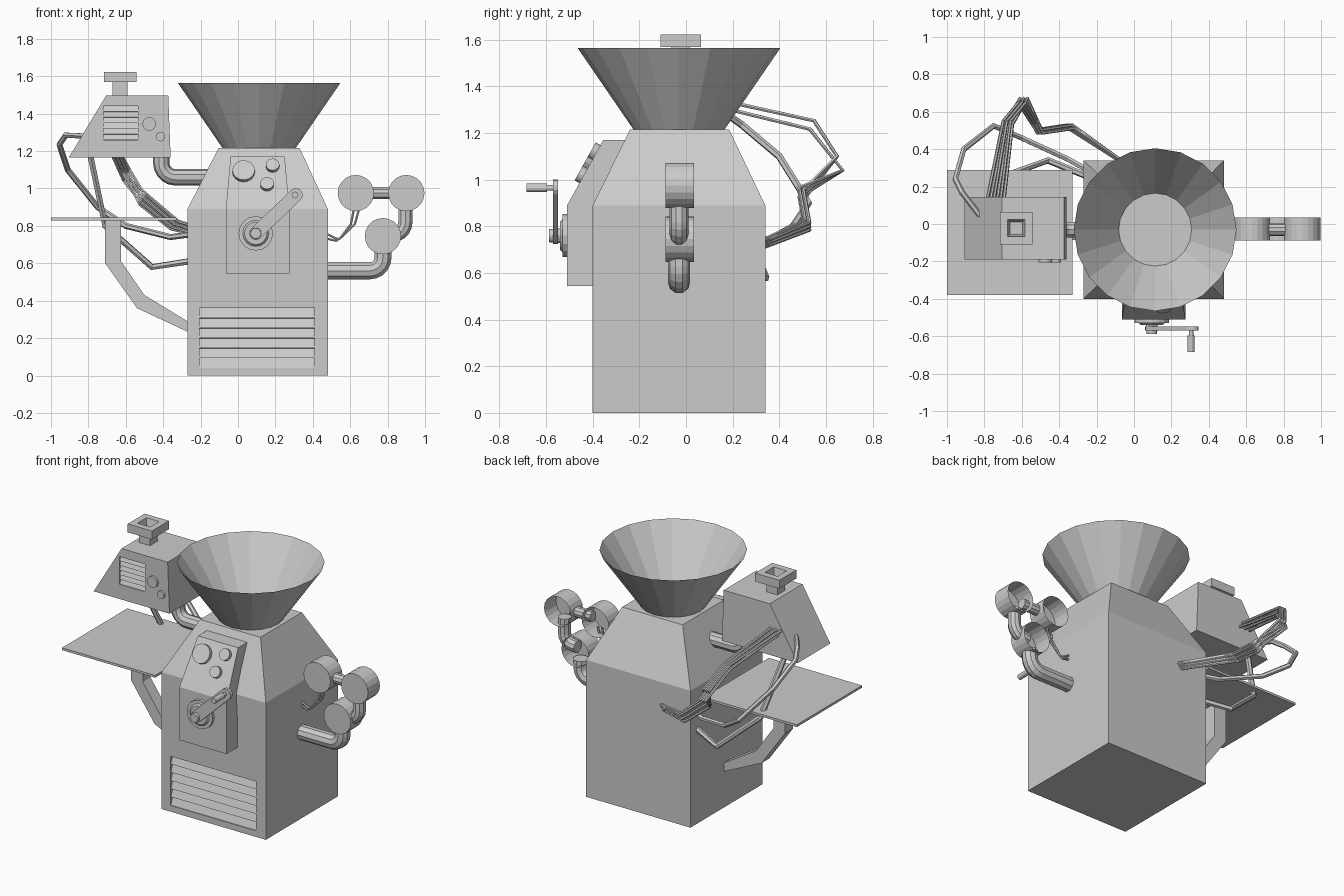
import bpy, bmesh, math
from mathutils import Vector
from math import sin, cos, pi

if "Cube" in bpy.data.objects:
    bpy.data.objects.remove(bpy.data.objects["Cube"])


def finish(bm, name):
    bmesh.ops.recalc_face_normals(bm, faces=bm.faces)
    me = bpy.data.meshes.new(name)
    bm.to_mesh(me)
    bm.free()
    ob = bpy.data.objects.new(name, me)
    bpy.context.collection.objects.link(ob)
    return ob


def prism(name, pts, axis, lo, hi):
    """Extrude a profile: axis 'x' takes (y, z) points, axis 'y' takes (x, z)."""
    bm = bmesh.new()
    at = (lambda p, t: (t, *p)) if axis == 'x' else (lambda p, t: (p[0], t, p[1]))
    f = bm.faces.new([bm.verts.new(at(p, lo)) for p in pts])
    new = bmesh.ops.extrude_face_region(bm, geom=[f], use_keep_orig=True)['geom']
    move = Vector((hi - lo, 0, 0) if axis == 'x' else (0, hi - lo, 0))
    bmesh.ops.translate(bm, vec=move, verts=[v for v in new if isinstance(v, bmesh.types.BMVert)])
    return finish(bm, name)


def box(name, x0, x1, y0, y1, z0, z1):
    return prism(name, [(x0, z0), (x1, z0), (x1, z1), (x0, z1)], 'y', y0, y1)


def lathe(name, base, direction, rings, sides=20, cap0=True, cap1=True):
    """Rings are (distance along direction, radius)."""
    bm = bmesh.new()
    q = Vector(direction).to_track_quat('Z', 'Y')
    loops = [[bm.verts.new(Vector(base) + q @ Vector((r * cos(2 * pi * i / sides), r * sin(2 * pi * i / sides), d)))
              for i in range(sides)] for d, r in rings]
    for a, b in zip(loops, loops[1:]):
        for i in range(sides):
            j = (i + 1) % sides
            bm.faces.new((a[i], a[j], b[j], b[i]))
    if cap0:
        bm.faces.new(loops[0])
    if cap1:
        bm.faces.new(loops[-1])
    return finish(bm, name)


def tube(name, pts, r, res=1):
    cu = bpy.data.curves.new(name, 'CURVE')
    cu.dimensions = '3D'
    cu.bevel_depth, cu.bevel_resolution, cu.use_fill_caps = r, res, True
    sp = cu.splines.new('POLY')
    sp.points.add(len(pts) - 1)
    for p, c in zip(sp.points, pts):
        p.co = (*c, 1)
    sp.use_smooth = False
    ob = bpy.data.objects.new(name, cu)
    bpy.context.collection.objects.link(ob)
    return ob


def elbow(start, corner, end, rad, n=5):
    """Straight, rounded corner, straight."""
    s, c, e = Vector(start), Vector(corner), Vector(end)
    u, v = (s - c).normalized() * rad, (e - c).normalized() * rad
    arc = [c + u + v - v * cos(t) - u * sin(t) for t in [pi / 2 * i / n for i in range(n + 1)]]
    return [s] + arc + [e]


def louvre(name, wall, x0, x1, y, z0, z1, depth, n):
    """Recess in a wall, filled with sloping slats."""
    cutter = box(name + "_cutter", x0, x1, y - 0.05, y + depth, z0, z1)
    cutter.hide_render = True
    cutter.hide_viewport = True
    cutter.display_type = 'WIRE'
    mod = wall.modifiers.new(name, 'BOOLEAN')
    mod.operation, mod.solver, mod.object = 'DIFFERENCE', 'EXACT', cutter
    h = (z1 - z0) / n
    pts = [(y + depth + 0.005, z0 + 0.001)]
    for i in range(n):
        pts += [(y + 0.004, z0 + 0.001 + i * h), (y + depth * 0.8, z0 + (i + 0.98) * h)]
    pts.append((y + depth + 0.005, pts[-1][1]))
    prism(name + "_slats", pts, 'x', x0, x1)


# Main housing with tapered shoulders
bm = bmesh.new()
levels = [(-.27, .48, -.40, .34, 0), (-.27, .48, -.40, .34, .89), (-.105, .33, -.24, .185, 1.215)]
loops = [[bm.verts.new(p) for p in ((a, c, z), (b, c, z), (b, d, z), (a, d, z))] for a, b, c, d, z in levels]
for lo, hi in zip(loops, loops[1:]):
    for i in range(4):
        bm.faces.new((lo[i], lo[(i + 1) % 4], hi[(i + 1) % 4], hi[i]))
bm.faces.new(loops[0])
bm.faces.new(loops[-1])
body = finish(bm, "housing")
louvre("front_vent", body, -.205, .41, -.40, .04, .36, .03, 6)

# Hopper, open at the top
lathe("hopper", (.113, -.03, 1.215), (0, 0, 1), [(0, .195), (.35, .435)], 20, False, False)

# Sloping control panel, narrower at the top
panel = prism("control_panel", [(-.51, .545), (-.51, .89), (-.355, 1.17), (-.24, 1.17), (-.24, .545)],
              'x', -.065, .275)
for v in panel.data.vertices:
    if v.co.z > 1:
        v.co.x = .105 + (v.co.x - .105) * .85
for i, (x, z, r) in enumerate([(.03, 1.085, .06), (.185, 1.115, .036), (.155, 1.015, .036)]):
    lathe(f"panel_knob_{i}", (x, -.505 + (z - .89) * .5536, z), (0, -.28, .155), [(0, r), (.028, r)], 16)

# Crank: hub, arm and grip
lathe("crank_hub", (.095, -.51, .76), (0, -1, 0),
      [(0, .092), (.02, .092), (.02, .07), (.03, .06), (.03, .032), (.078, .028)], 16)
a, b = Vector((.095, .76)), Vector((.31, .965))
ang = math.atan2(b.y - a.y, b.x - a.x)
arm = [(c.x + .036 * cos(ang + s + t), c.y + .036 * sin(ang + s + t))
       for c, s in ((a, pi / 2), (b, -pi / 2)) for t in [pi * k / 6 for k in range(7)]]
prism("crank_arm", arm, 'y', -.57, -.548)
lathe("crank_grip", (.305, -.56, .965), (0, -1, 0), [(0, .012), (.035, .012), (.035, .018), (.125, .018)], 12)

# Gauges on the right, cups open at the back
for i, (x, z) in enumerate([(.775, .745), (.90, .975), (.63, .975)]):
    lathe(f"gauge_{i}", (x, -.088, z), (0, 1, 0), [(0, .097), (.122, .097)], 20, True, False)
Y = -.03
tube("gauge_inlet_pipe", elbow((.45, Y, .56), (.775, Y, .56), (.775, Y, .68), .07), .048, 3)
tube("gauge_riser_pipe", elbow((.80, Y, .75), (.895, Y, .75), (.895, Y, .92), .07), .04, 3)
tube("gauge_cross_pipe", [(.69, Y, .975), (.84, Y, .975)], .034, 3)
for i, d in enumerate((0, .03)):
    tube(f"gauge_wire_{i}", [(.655 - d, Y, .92), (.625 - d * .7, Y, .81), (.56 - d * .6, Y, .745 - d * .5),
                             (.525, Y, .72 + d * .4), (.46, Y, .735 + d)], .007)

# Side table and its bracket
box("side_table", -1.0, -.33, -.38, .29, .83, .845)
prism("table_bracket", [(-.71, .832), (-.71, .60), (-.54, .36), (-.25, .225), (-.25, .278), (-.50, .43),
                        (-.625, .61), (-.625, .832)], 'y', -.085, -.005)

# Upper box with vent, knobs and chimney
top = prism("upper_box", [(-.905, 1.165), (-.36, 1.165), (-.373, 1.497), (-.705, 1.497)], 'y', -.19, .145)
louvre("upper_vent", top, -.72, -.535, -.19, 1.26, 1.44, .02, 6)
for i, (x, z, r) in enumerate([(-.475, 1.345, .036), (-.415, 1.277, .025)]):
    lathe(f"upper_knob_{i}", (x, -.188, z), (0, -1, 0), [(0, r), (.017, r)], 16)
cx, cy, q = -.63, -.022, math.sqrt(2)
chimney = lathe("chimney", (0, 0, 1.49), (0, 0, 1),
                [(0, .04 * q), (.078, .04 * q), (.078, .087 * q), (.133, .087 * q), (.133, .046 * q), (.085, .034 * q)],
                4, False, True)
for v in chimney.data.vertices:  # turn the square section to face front
    x, y = v.co.x, v.co.y
    v.co.x, v.co.y = cx + (x - y) / q, cy + (x + y) / q
tube("box_pipe", elbow((-.41, Y, 1.19), (-.41, Y, 1.06), (-.14, Y, 1.06), .075), .044, 3)

# Bundle of thin cables at the back
for i in range(6):
    k = (i - 2.5) / 5
    s = .03 * (-1) ** i
    tube(f"cable_{i}", [(-.74 + .09 * k, .13, 1.33 + s * .5), (-.675 + .05 * k, .54 + s * .3, 1.235 + s * .6),
                        (-.595 + .05 * k, .66 - s * .4, 1.07 + s), (-.505 + .04 * k, .495 + s * .3, .94 + .05 * k),
                        (-.34 + .04 * k, .52 + s * .3, .805 + .04 * k), (-.06 + .02 * k, .33, .725 + .03 * k)], .009)

# Two thicker hoses on the left
tube("upper_hose", [(-.82, .04, 1.28), (-.92, .17, 1.285), (-.955, .24, 1.235), (-.91, .40, 1.10),
                    (-.75, .525, .90), (-.60, .46, .80), (-.36, .35, .74), (-.25, .29, .755)], .016)
tube("lower_hose", [(-.79, .10, 1.18), (-.71, .25, .80), (-.46, .34, .58), (-.25, .255, .612)], .018)
